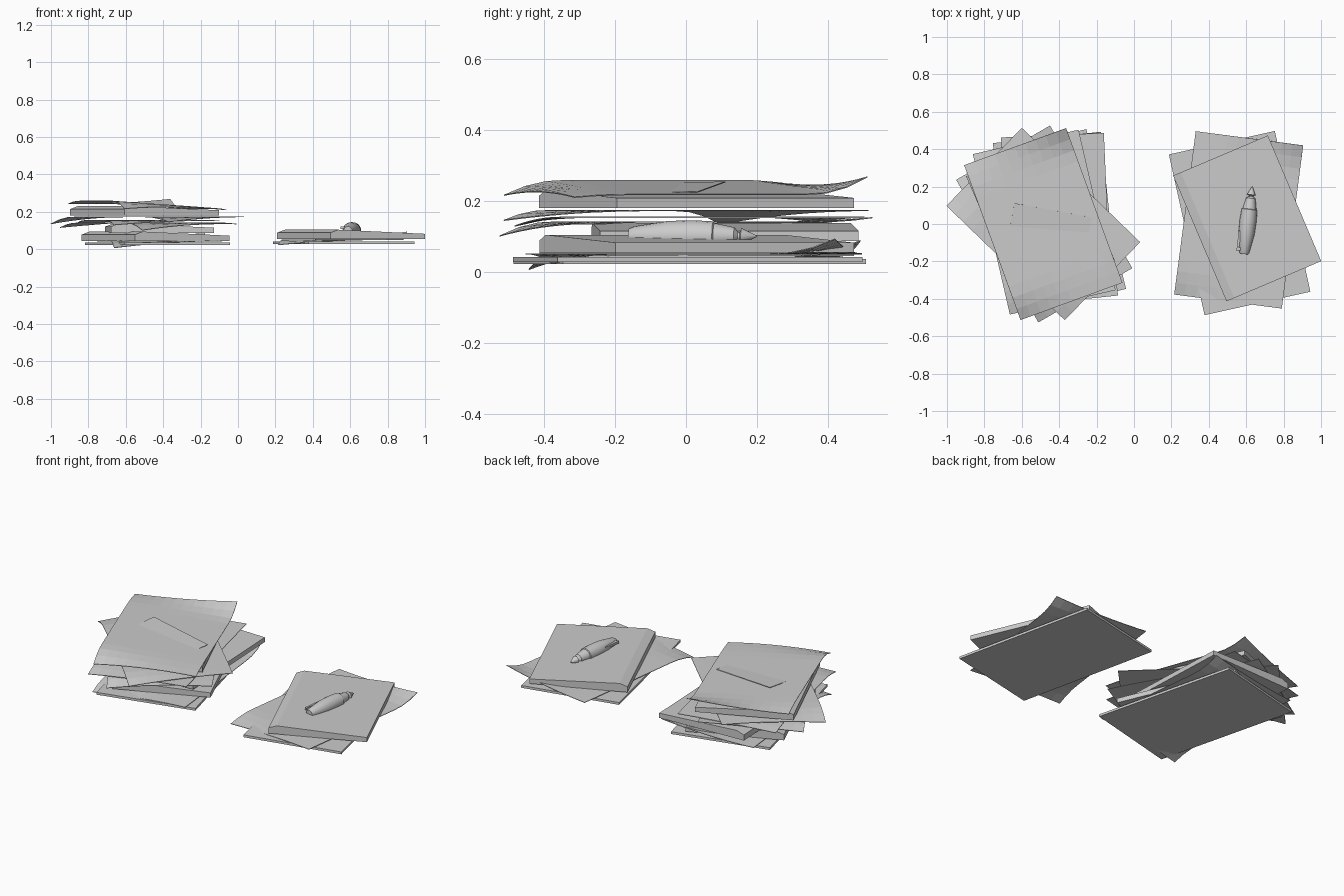
import bpy, bmesh, math
from mathutils import Matrix, Vector

if "Cube" in bpy.data.objects:
    bpy.data.objects.remove(bpy.data.objects["Cube"])

W, L = 0.58, 0.88      # sheet width and length


def make(name, bm, loc, deg):
    bmesh.ops.recalc_face_normals(bm, faces=bm.faces)
    me = bpy.data.meshes.new(name)
    bm.to_mesh(me)
    bm.free()
    ob = bpy.data.objects.new(name, me)
    ob.location = loc
    ob.rotation_euler[2] = math.radians(deg)
    bpy.context.collection.objects.link(ob)
    return ob


def board(name, x, y, z, deg, w=W, l=L, h=0.014):
    bm = bmesh.new()
    bmesh.ops.create_cube(bm, size=1, matrix=Matrix.Diagonal((w, l, h, 1)))
    return make(name, bm, (x, y, z + h / 2), deg)


def book(name, x, y, z, deg, l=0.73):
    # wedge profile: thick rounded spine, thinner open edge
    prof = [(-.275, 0), (-.275, .034), (-.23, .05), (.275, .028), (.275, 0)]
    bm = bmesh.new()
    f = bm.faces.new([bm.verts.new((px, -l / 2, pz)) for px, pz in prof])
    ext = bmesh.ops.extrude_face_region(bm, geom=[f])
    bmesh.ops.translate(bm, vec=(0, l, 0),
                        verts=[g for g in ext['geom'] if isinstance(g, bmesh.types.BMVert)])
    return make(name, bm, (x, y, z), deg)


def sheet(name, x, y, z, deg, curls, slope=0.0):
    # curls: height change at back-left, back-right, front-right, front-left corners
    bm = bmesh.new()
    bmesh.ops.create_grid(bm, x_segments=10, y_segments=14, size=1)
    for v in bm.verts:
        u, t = v.co.x, v.co.y
        ramp = max(0, (abs(t) - 0.6) / 0.4) ** 2
        a, b = ((1 - u) / 2) ** 2, ((1 + u) / 2) ** 2
        tl, tr, br, bl = curls
        dz = ramp * (a * tl + b * tr if t > 0 else a * bl + b * br)
        v.co = Vector((u * W / 2, t * L / 2, dz + slope * u))
    ob = make(name, bm, (x, y, z), deg)
    m = ob.modifiers.new("thickness", 'SOLIDIFY')
    m.thickness = 0.003
    return ob


# left stack
board("left_base_board", -.43, .01, .022, 14)
sheet("left_lower_sheet", -.42, .025, .042, 6, (0, .045, 0, -.037))
book("left_lower_book", -.44, .03, .044, 23)
book("left_middle_book", -.42, .11, .087, 2.5)
sheet("left_tilted_sheet", -.48, 0, .142, 30, (-.025, .012, -.006, -.04))
sheet("left_middle_sheet", -.48, .01, .155, 13, (-.015, 0, 0, -.025))
sheet("left_turned_sheet", -.485, 0, .174, 46, (-.038, 0, 0, -.028))
book("left_upper_book", -.5, .03, .18, 23.5)
sheet("left_top_sheet", -.485, 0, .236, 20, (-.015, .05, -.008, -.042), -.02)

# small slip lying on the sloping top sheet
slip = board("paper_slip", -.455, -.045, .234, -10.5, .42, .24, .003)
slip.rotation_euler = (math.radians(1.8), math.radians(3.8), math.radians(-10.5))

# right stack
board("right_base_board", .565, .005, .028, 12.5)
sheet("right_sheet", .56, .022, .049, -7.5, (0, .042, 0, -.028))
book("right_book", .605, .03, .054, 23)

# pen: lathed body along y, half sunk in the book
pen = [(-.18, 0), (-.18, .022), (-.165, .028), (-.07, .043), (0, .045), (.06, .042),
       (.063, .037), (.12, .025), (.13, .012), (.135, .012), (.14, .023), (.18, .003), (.183, 0)]
bm = bmesh.new()
vs = [bm.verts.new((r, py, 0)) for py, r in pen]
es = [bm.edges.new(p) for p in zip(vs, vs[1:])]
bmesh.ops.spin(bm, geom=vs + es, cent=(0, 0, 0), axis=(0, 1, 0),
               angle=math.tau, steps=16)
bmesh.ops.remove_doubles(bm, verts=bm.verts, dist=1e-5)
body = make("pen_body", bm, (.61, .018, .1), -7)
bpy.context.view_layer.objects.active = body
body.select_set(True)
bpy.ops.object.shade_smooth_by_angle(angle=math.radians(35))

# pen clip with its mount
board("pen_clip", .56, -.09, .108, -7, .012, .11, .014)
board("pen_clip_mount", .572, -.135, .108, -7, .03, .015, .012)
